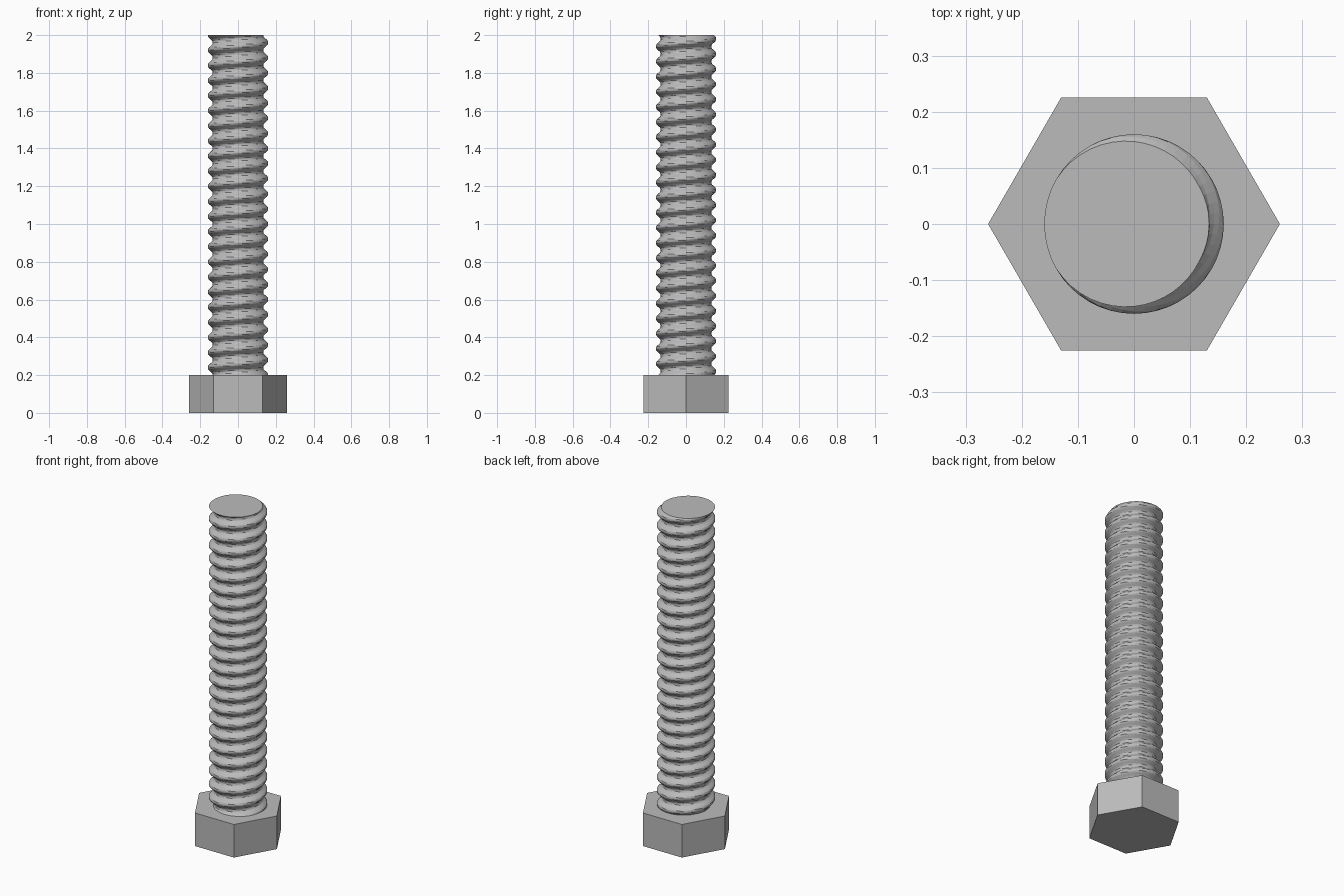
import bpy, bmesh, math

cube = bpy.data.objects.get("Cube")
if cube:
    bpy.data.objects.remove(cube)

HEAD_RADIUS, HEAD_TOP, TOP = 0.26, 0.2, 2.0
CREST, ROOT, PITCH = 0.16, 0.134, 0.08
SEGMENTS, ROWS_PER_TURN = 48, 10

steel = bpy.data.materials.new("steel grey")
steel.use_nodes = True
colour = (0.5, 0.5, 0.5, 1)
steel.diffuse_color = colour
steel.node_tree.nodes["Principled BSDF"].inputs["Base Color"].default_value = colour


def finish(name, bm):
    bmesh.ops.recalc_face_normals(bm, faces=bm.faces)
    mesh = bpy.data.meshes.new(name)
    bm.to_mesh(mesh)
    bm.free()
    mesh.materials.append(steel)
    obj = bpy.data.objects.new(name, mesh)
    bpy.context.collection.objects.link(obj)
    return obj


def ring(bm, count, z, radius_at):
    verts = []
    for i in range(count):
        a = math.tau * i / count
        r = radius_at(a, z)
        verts.append(bm.verts.new((r * math.cos(a), r * math.sin(a), z)))
    return verts


def loft(name, count, levels, radius_at):
    """Stack rings into a closed solid."""
    bm = bmesh.new()
    rings = [ring(bm, count, z, radius_at) for z in levels]
    for low, high in zip(rings, rings[1:]):
        for i in range(count):
            j = (i + 1) % count
            bm.faces.new((low[i], low[j], high[j], high[i]))
    bm.faces.new(rings[0])
    bm.faces.new(rings[-1])
    return finish(name, bm)


def thread_radius(angle, z):
    # Right-hand helix whose crest meets the tip on the -x side
    phase = angle - math.pi - math.tau * (z - TOP) / PITCH
    wave = max(-1, min(1, 1.15 * math.cos(phase)))
    return (CREST + ROOT) / 2 + (CREST - ROOT) / 2 * wave


# Hexagonal head
loft("hex_head", 6, [0, HEAD_TOP], lambda a, z: HEAD_RADIUS)

# Threaded shank with a flat tip
rows = round((TOP - HEAD_TOP) / PITCH * ROWS_PER_TURN)
levels = [HEAD_TOP + (TOP - HEAD_TOP) * k / rows for k in range(rows + 1)]
loft("threaded_shank", SEGMENTS, levels, thread_radius)
